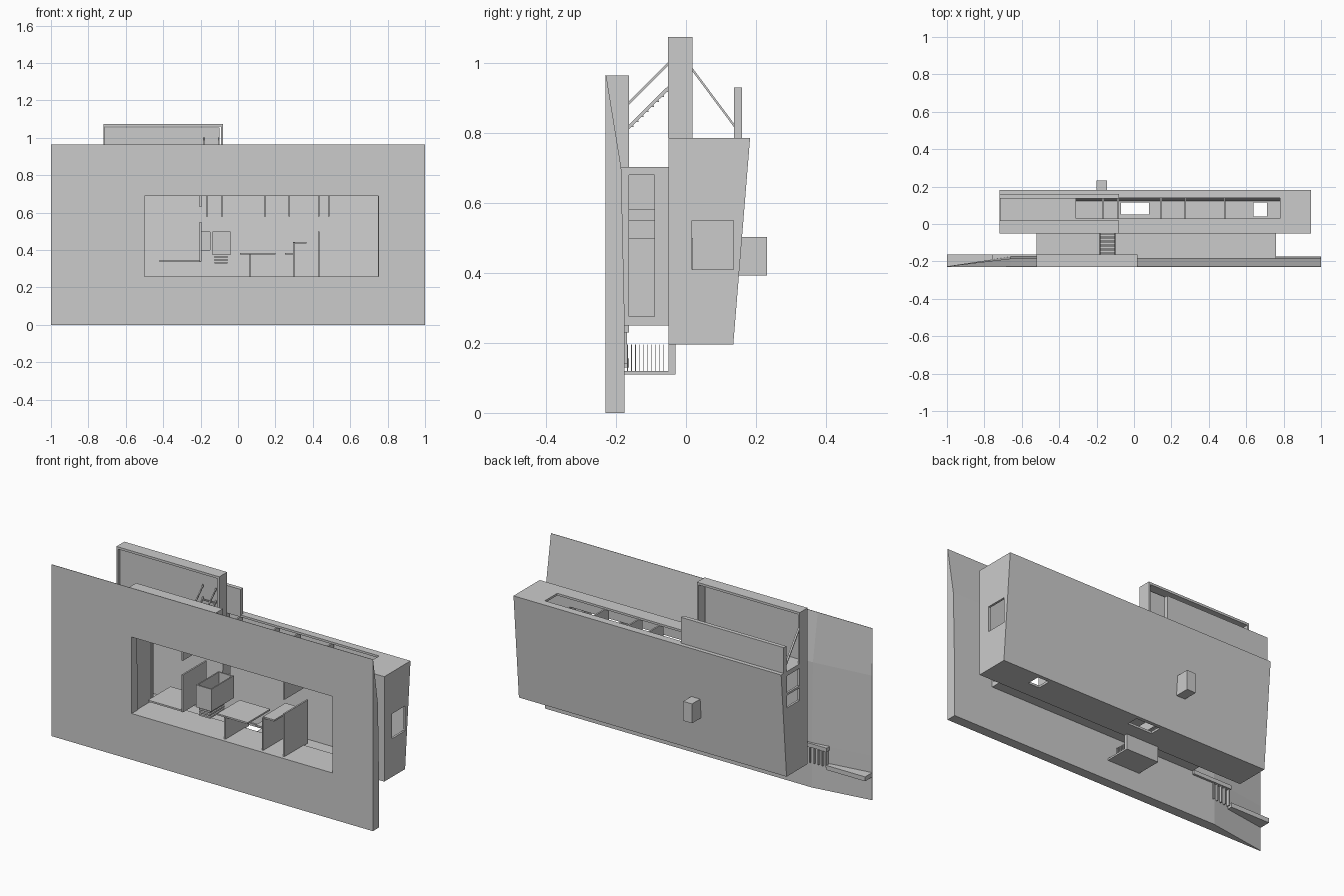
import bpy, bmesh

if "Cube" in bpy.data.objects:
    bpy.data.objects.remove(bpy.data.objects["Cube"])

mat = bpy.data.materials.new("warm_grey")
mat.diffuse_color = (0.6, 0.6, 0.6, 1)
mat.use_nodes = True
mat.node_tree.nodes["Principled BSDF"].inputs["Base Color"].default_value = mat.diffuse_color


def make(name, bm):
    bmesh.ops.recalc_face_normals(bm, faces=bm.faces)
    me = bpy.data.meshes.new(name)
    bm.to_mesh(me)
    bm.free()
    me.materials.append(mat)
    ob = bpy.data.objects.new(name, me)
    bpy.context.collection.objects.link(ob)
    return ob


def loft(name, sections):
    """Solid through (x, [(y, z), ...]) sections."""
    bm = bmesh.new()
    rings = [[bm.verts.new((x, y, z)) for y, z in prof] for x, prof in sections]
    n = len(rings[0])
    for a, b in zip(rings, rings[1:]):
        for i in range(n):
            j = (i + 1) % n
            bm.faces.new((a[i], a[j], b[j], b[i]))
    bm.faces.new(rings[0])
    bm.faces.new(rings[-1])
    return make(name, bm)


def prism(name, x0, x1, prof):
    return loft(name, [(x0, prof), (x1, prof)])


def box(name, x0, x1, y0, y1, z0, z1):
    return prism(name, x0, x1, [(y0, z0), (y1, z0), (y1, z1), (y0, z1)])


def cut(ob, *cutters):
    for c in cutters:
        m = ob.modifiers.new("cut", 'BOOLEAN')
        m.operation, m.solver, m.object = 'DIFFERENCE', 'EXACT', c
    bpy.context.view_layer.update()
    dg = bpy.context.evaluated_depsgraph_get()
    me = bpy.data.meshes.new_from_object(ob.evaluated_get(dg))
    ob.modifiers.clear()
    ob.data = me
    for c in cutters:
        bpy.data.objects.remove(c)


# Tapered front wall with a large rectangular opening
full = [(-.23, 0), (-.175, 0), (-.175, .25), (-.185, .70), (-.228, .965), (-.23, .965)]
thin = [(-.23, 0), (-.226, 0), (-.226, .25), (-.226, .70), (-.228, .965), (-.23, .965)]
wall = loft("front_wall", [(-1, thin), (-.66, full), (1, full)])
cut(wall, box("c", -.5, .75, -.4, 0, .26, .69))

# Link volume between wall and main body, open front and back
link = box("link_volume", -.52, .76, -.2, -.05, .25, .703)
cut(link, box("c", -.505, .748, -.3, .05, .26, .692),
    box("c", .7, .8, -.163, -.09, .275, .68))

# Main body: hollow, leaning back wall, roof slot, floor and end openings
body = prism("main_body", -.72, .945,
             [(-.05, .195), (.135, .195), (.183, .785), (-.05, .785)])
cut(body,
    prism("c", -.708, .933, [(-.038, .207), (.124, .207), (.170, .773), (-.038, .773)]),
    box("c", -.5, .75, -.1, 0, .26, .69),
    box("c", -.31, .78, .03, .14, .7, .9),
    box("c", -.07, .08, .05, .115, .1, .25),
    box("c", .64, .71, .04, .115, .1, .25),
    box("c", .9, 1, .017, .135, .41, .55),
    box("c", -.8, -.65, .02, .13, .58, .76),
    box("c", -.195, -.15, .08, .3, .40, .50))
box("end_window_bar", -.72, -.708, .02, .13, .65, .662)

# Box bay on the back
bay = box("back_bay", -.2, -.145, .145, .232, .393, .502)
cut(bay, box("c", -.195, -.15, .1, .224, .40, .496))

# Roof pavilion, open at the back, with hood and braces
box("pavilion_front", -.715, -.1, -.035, -.025, .785, 1.055)
box("pavilion_roof", -.72, -.08, -.052, .018, 1.06, 1.073)
box("pavilion_side_left", -.72, -.71, -.052, .018, .785, 1.06)
box("pavilion_side_right", -.09, -.08, -.052, .018, .785, 1.06)
box("roof_parapet", -.72, -.08, .137, .16, .78, .93)
prism("pavilion_brace", -.72, -.71, [(.015, .99), (.015, .98), (.138, .815), (.138, .825)])

# Block behind the wall and the roof stair it serves
box("stair_block", -.52, .02, -.228, -.163, .69, .963)
for i, x in enumerate((-.185, -.105)):
    prism("stair_stringer_%d" % i, x, x + .006,
          [(-.163, .81), (-.05, .922), (-.05, .935), (-.163, .823)])
    prism("stair_rail_%d" % i, x, x + .006,
          [(-.163, .88), (-.05, .993), (-.05, 1.003), (-.163, .89)])
for i in range(8):
    y = -.16 + i * .0145
    box("stair_tread_%d" % i, -.18, -.1, y, y + .01, .817 + i * .0143, .821 + i * .0143)

# Hanging stair below the main body
box("lower_landing", -.18, .02, -.177, -.03, .11, .12)
box("lower_landing_back", -.18, .02, -.05, -.03, .11, .197)
for i in range(10):
    y = -.168 + i * .0115
    box("lower_bar_%d" % i, -.1, -.03, y, y + .002, .12, .195)

# Side walkway and its short steps
box("walkway_low", -1, -.76, -.228, -.163, .13, .155)
box("walkway_high", -.76, -.52, -.228, -.163, .23, .252)
for i in range(5):
    x = -.755 + i * .025
    box("walkway_post_%d" % i, x, x + .006, -.225, -.168, .14, .235)

# Interior partitions, slabs and furniture blocks
for i, (x, z0, z1) in enumerate([(-.205, .34, .55), (-.205, .63, .692), (.427, .255, .50),
                                 (.427, .58, .692), (.295, .255, .44), (.06, .255, .38)]):
    box("partition_%d" % i, x, x + .009, -.21, 0, z0, z1)
for i, (x0, x1, z) in enumerate([(-.42, -.2, .337), (.01, .2, .376), (.25, .30, .376),
                                 (.295, .365, .435)]):
    box("shelf_%d" % i, x0, x1, -.2, 0, z, z + .009)
tub = box("open_cabinet", -.135, -.04, -.18, .02, .375, .50)
cut(tub, box("c", -.128, -.047, -.172, .012, .385, .6))
for i in range(3):
    box("cabinet_step_%d" % i, -.125, -.055, -.17, -.04, .327 + i * .016, .336 + i * .016)

# Cross walls under the roof slot
for i, x in enumerate((-.17, -.09, .14, .27, .48)):
    box("cross_wall_%d" % i, x, x + .009, 0, .155, .58, .775)
